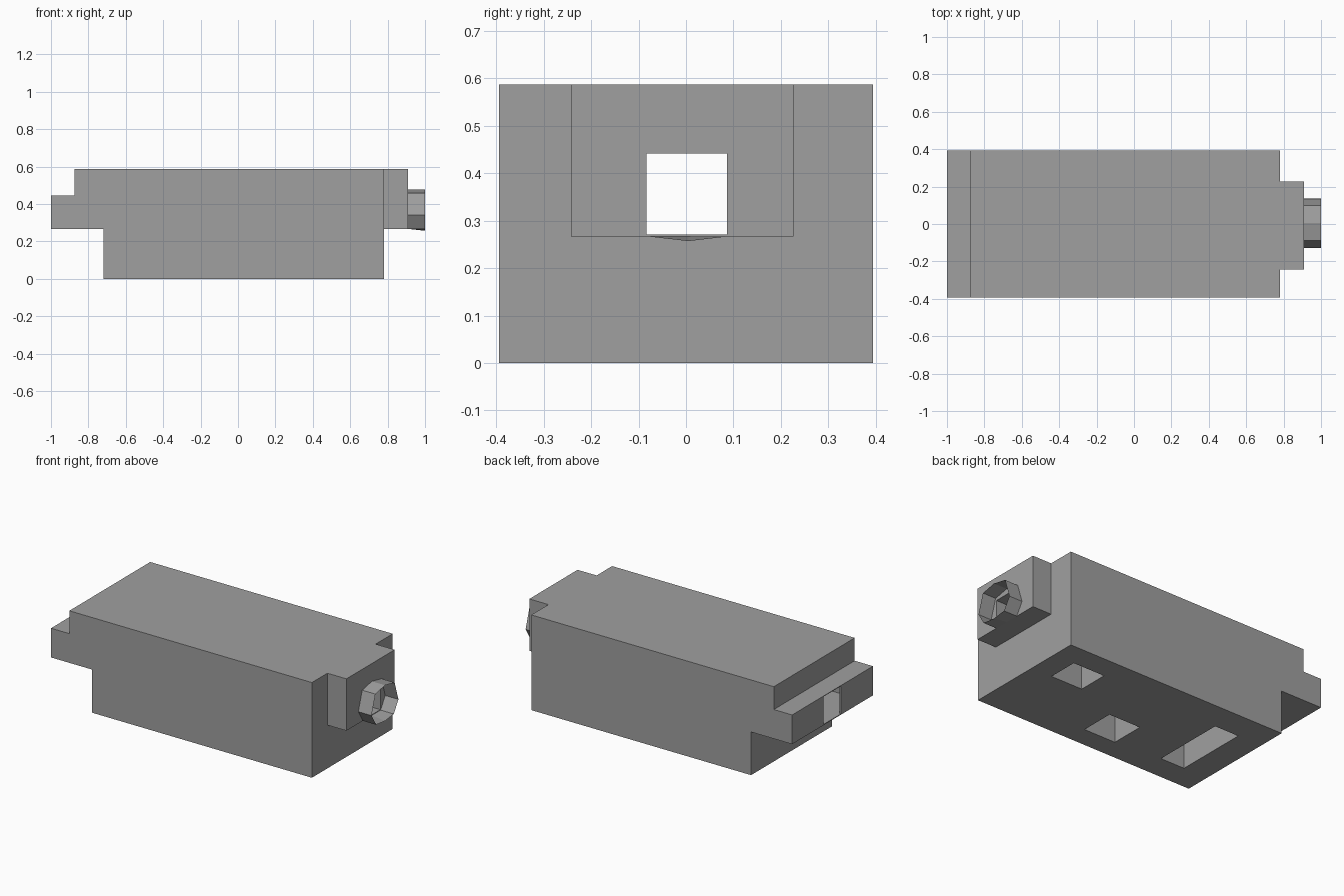
import bpy

if "Cube" in bpy.data.objects:
    bpy.data.objects.remove(bpy.data.objects["Cube"])

grey = bpy.data.materials.new("plain_grey")
grey.diffuse_color = (0.35, 0.35, 0.35, 1)
grey.use_nodes = True
grey.node_tree.nodes["Principled BSDF"].inputs["Base Color"].default_value = grey.diffuse_color


def make_object(name, verts, faces):
    mesh = bpy.data.meshes.new(name)
    mesh.from_pydata(verts, [], faces)
    mesh.materials.append(grey)
    obj = bpy.data.objects.new(name, mesh)
    bpy.context.collection.objects.link(obj)
    return obj


def prism(name, profile, y0, y1):
    """Extrude a clockwise (x, z) profile along y."""
    n = len(profile)
    verts = [(x, y, z) for y in (y0, y1) for x, z in profile]
    faces = [tuple(range(n))[::-1], tuple(range(n, 2 * n))]
    faces += [(i, (i + 1) % n, (i + 1) % n + n, i + n) for i in range(n)]
    return make_object(name, verts, faces)


def box(name, x, y, z):
    return prism(name, [(x[0], z[0]), (x[0], z[1]), (x[1], z[1]), (x[1], z[0])], *y)


def cut(obj, cutters):
    for c in cutters:
        mod = obj.modifiers.new("cut", 'BOOLEAN')
        mod.operation = 'DIFFERENCE'
        mod.solver = 'EXACT'
        mod.object = c
    bpy.context.view_layer.update()
    deps = bpy.context.evaluated_depsgraph_get()
    mesh = bpy.data.meshes.new_from_object(obj.evaluated_get(deps))
    obj.modifiers.clear()
    obj.data = mesh


# Stepped main body with the rear tab
body = prism("main_body", [(-1, 0.266), (-1, 0.446), (-0.875, 0.446), (-0.875, 0.587),
                           (0.78, 0.587), (0.78, 0), (-0.72, 0), (-0.72, 0.266)],
             -0.394, 0.394)

# Block carrying the nozzle
block = box("front_block", (0.78, 0.91), (-0.243, 0.227), (0.267, 0.587))

# Square tunnel through everything, widened inside the tab, and three bottom pockets
tunnel = box("tunnel_cutter", (-1.2, 1.2), (-0.083, 0.087), (0.271, 0.442))
chamber = box("chamber_cutter", (-0.99, -0.62), (-0.3, 0.3), (0.271, 0.442))
pockets = [box("pocket_cutter", x, y, (-0.1, 0.26)) for x, y in (
    ((0.425, 0.64), (0.063, 0.252)),
    ((-0.086, 0.13), (-0.265, -0.053)),
    ((-0.557, -0.393), (-0.24, 0.22)))]
cutters = [tunnel, chamber] + pockets
for c in cutters:
    c.hide_render = True
cut(body, cutters)
cut(block, [tunnel])
for c in cutters:
    bpy.data.objects.remove(c)

# Open eight-sided nozzle sleeve, its lowest edge flaring outwards
ring = [(0.005, 0.477), (-0.089, 0.458), (-0.127, 0.34), (-0.083, 0.267),
        (0.005, 0.257), (0.09, 0.267), (0.135, 0.34), (0.098, 0.458)]
verts = [(0.91, y, max(z, 0.267)) for y, z in ring] + [(1.0, y, z) for y, z in ring]
make_object("nozzle_sleeve", verts,
            [(i, i + 8, (i + 1) % 8 + 8, (i + 1) % 8) for i in range(8)])
